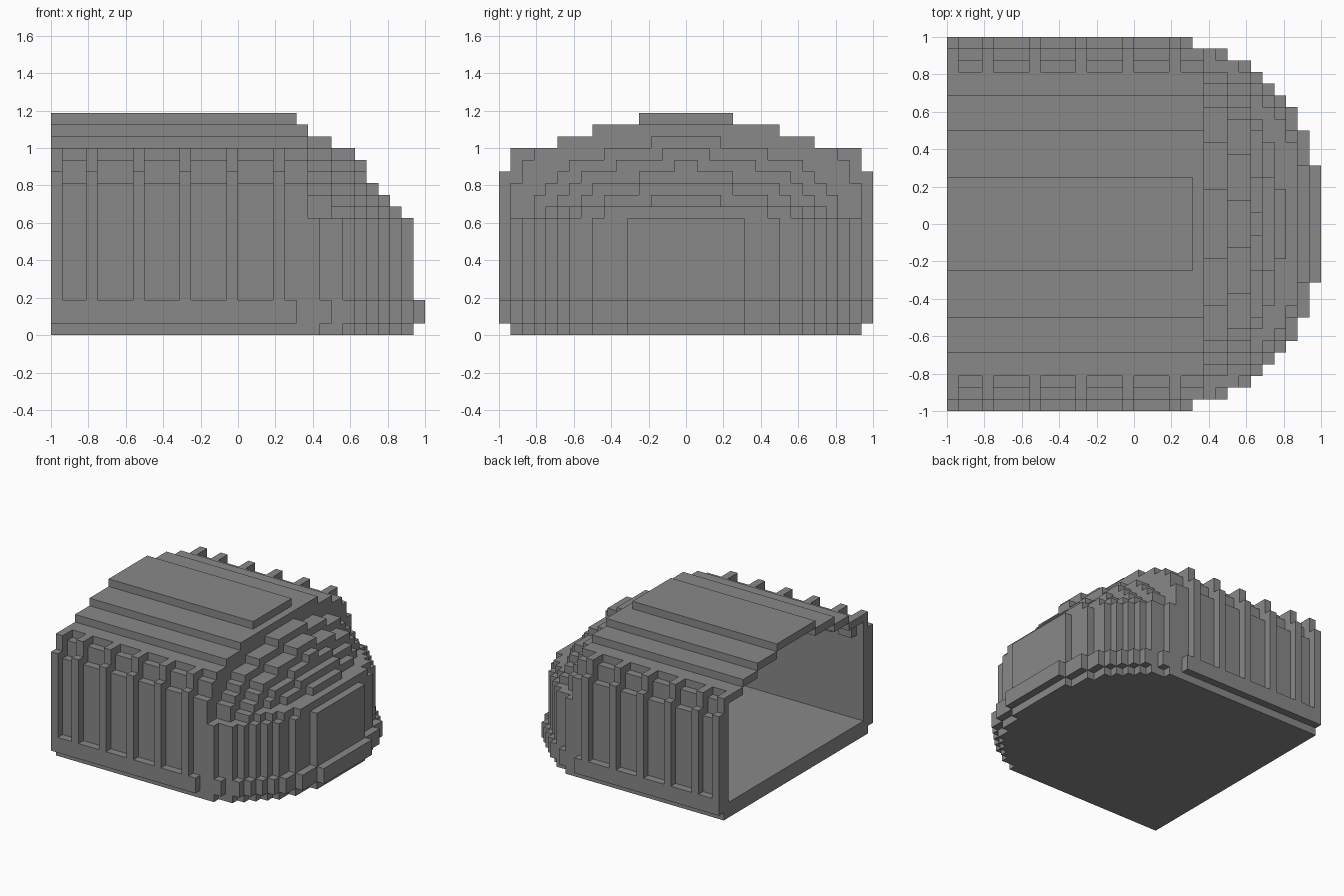
import bpy
import bmesh
from mathutils import Vector

if "Cube" in bpy.data.objects:
    bpy.data.objects.remove(bpy.data.objects["Cube"], do_unlink=True)

UNIT = 1 / 16          # edge of one block
BACK, FRONT = -16, 16  # extent along x in blocks
FLOOR_TOP, SKIRT_TOP = 2, 3
RIB_COLUMNS = (-16, -13, -9, -5, -1, 3)
STEPS = [Vector(s) for s in ((1, 0, 0), (-1, 0, 0), (0, 1, 0),
                             (0, -1, 0), (0, 0, 1), (0, 0, -1))]

# Rounded plan outline: (column end, half width)
PLAN = [(5, 16), (8, 15), (10, 14), (11, 13), (12, 12),
        (13, 11), (14, 10), (15, 8), (16, 5)]

# Stepped roof: column end -> list of (half width, height)
ROOF = [(5, [(4, 19), (8, 18), (11, 17), (13, 16)]),
        (6, [(8, 18), (11, 17), (13, 16)]),
        (8, [(3, 17), (7, 16), (10, 15), (11, 14), (12, 13), (13, 12)]),
        (10, [(2, 16), (6, 15), (9, 14), (10, 13), (11, 12), (12, 11)]),
        (11, [(1, 15), (4, 14), (8, 13), (9, 12), (11, 11)]),
        (12, [(4, 13), (7, 12), (10, 11)]),
        (13, [(3, 12), (9, 11)]),
        (14, [(7, 11)]),
        (15, [])]


def lookup(table, value, default):
    return next((result for end, result in table if value < end), default)


def skirt_width(i):
    return lookup(PLAN, i, 0)


def wall_width(i):
    return 15 if i < 6 else skirt_width(i + 1)


def height(i, j):
    """Top of the body over column i at distance j from the middle."""
    if j >= wall_width(i):
        return 0
    if i < 6 and j >= 13:
        if i in RIB_COLUMNS:
            return 16
        return 15 if j == 13 else 13
    return lookup(lookup(ROOF, i, []), j, 10)


def across(y):
    return y if y >= 0 else -y - 1


# Solid body, then a hollow one block inside it, open at the back
columns = [(i, y) for i in range(BACK, FRONT) for y in range(-16, 16)]
body = {(i, y, k) for i, y in columns for k in range(height(i, across(y)))}


def is_hollow(cell):
    i, y, k = cell
    if k < FLOOR_TOP or across(y) > 13:
        return False
    around = [(i + int(s.x), y + int(s.y), k + int(s.z)) for s in STEPS]
    return all(c in body or c[0] < BACK for c in around)


hollow = {c for c in body if is_hollow(c)}
shell = body - hollow

base_plate = {c for c in shell if c[2] == 0}
skirting = {(i, y, k) for i, y in columns for k in range(1, SKIRT_TOP)
            if across(y) < skirt_width(i)} - hollow
ribs = {(i, y, k) for i in RIB_COLUMNS for y in (-16, 15)
        for k in range(SKIRT_TOP, 14)}
upper = shell - base_plate - skirting
roof = {c for c in upper if c[2] >= 10 and across(c[1]) < 13}
walls = upper - roof
everything = base_plate | skirting | ribs | upper

grey = bpy.data.materials.new("plain grey")
grey.use_nodes = True
COLOUR = (0.25, 0.25, 0.25, 1)
grey.diffuse_color = COLOUR
grey.node_tree.nodes["Principled BSDF"].inputs["Base Color"].default_value = COLOUR


def build(name, cells):
    """Skin the exposed sides of the blocks and merge the flat areas."""
    bm = bmesh.new()
    corners = {}

    def corner(p):
        key = tuple(round(2 * v) for v in p)
        if key not in corners:
            corners[key] = bm.verts.new(p * UNIT)
        return corners[key]

    for cell in sorted(cells):
        middle = Vector(cell) + Vector((0.5, 0.5, 0.5))
        for step in STEPS:
            beside = tuple(int(a + b) for a, b in zip(cell, step))
            if beside in everything:
                continue
            u = Vector((step.y, step.z, step.x)) / 2
            v = step.cross(u)
            face = middle + step / 2
            bm.faces.new([corner(face + d) for d in (u + v, v - u, -u - v, u - v)])
    bmesh.ops.dissolve_limit(bm, angle_limit=0.01, verts=bm.verts, edges=bm.edges)
    mesh = bpy.data.meshes.new(name)
    bm.to_mesh(mesh)
    bm.free()
    mesh.materials.append(grey)
    obj = bpy.data.objects.new(name, mesh)
    bpy.context.collection.objects.link(obj)


build("base_plate", base_plate)
build("skirting_and_floor", skirting)
build("panelled_walls", walls)
build("wall_ribs", ribs)
build("stepped_roof", roof)
